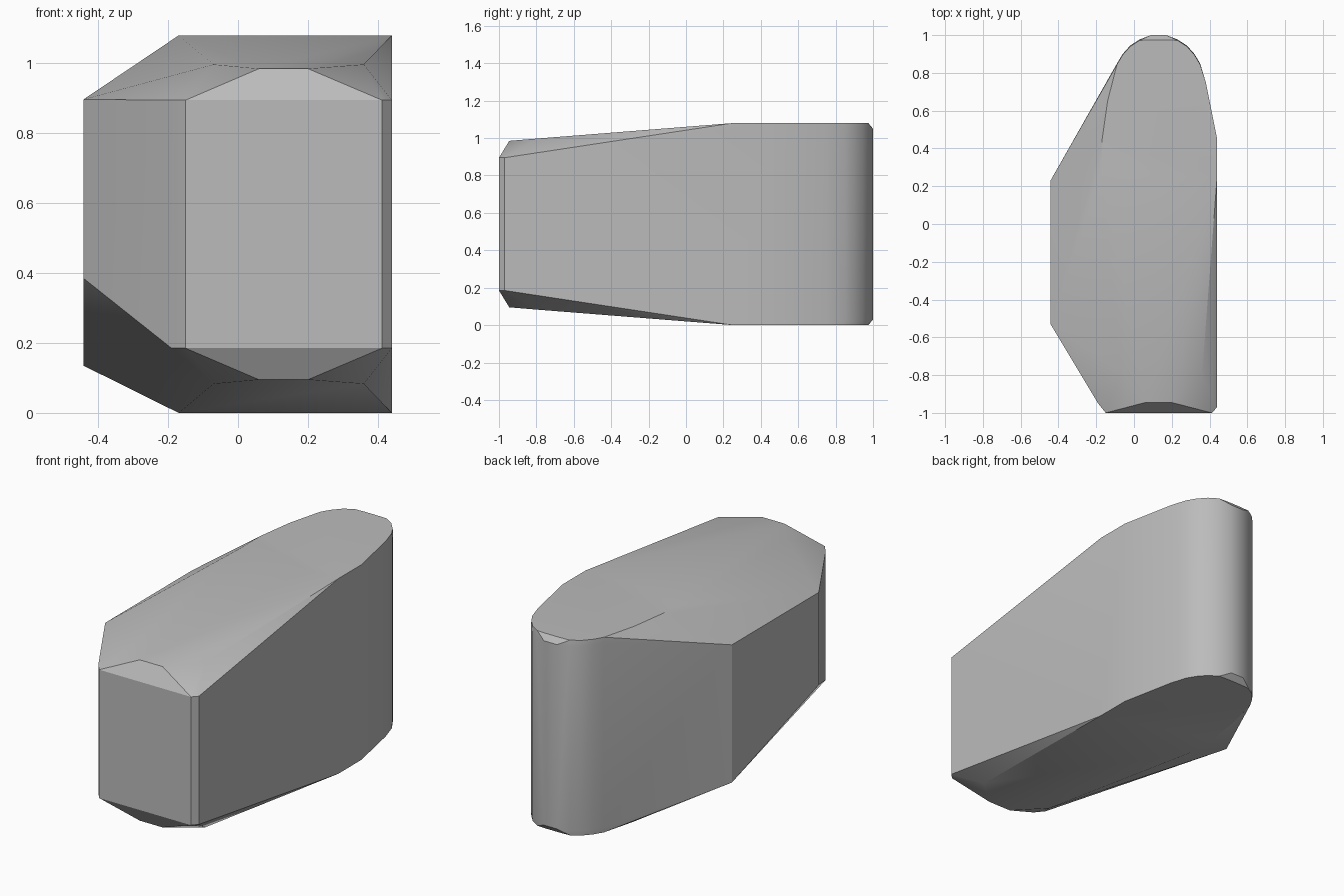
import bpy
import bmesh

if "Cube" in bpy.data.objects:
    bpy.data.objects.remove(bpy.data.objects["Cube"], do_unlink=True)

HEIGHT = 1.08

# Single grey finish
grey = bpy.data.materials.new("plain grey")
grey.use_nodes = True
colour = (0.5, 0.5, 0.5, 1)
grey.diffuse_color = colour
grey.node_tree.nodes["Principled BSDF"].inputs["Base Color"].default_value = colour

points = []


def add_pair(x, y, inset):
    """Add a point below the top and its mirror above the bottom."""
    points.append((x, y, HEIGHT - inset))
    points.append((x, y, inset))


# Rounded rear end, mirrored about its own middle line, with a softened rim
REAR_X = 0.13
for half, y in [(0.04, 1.0), (0.1, 0.977), (0.15, 0.945), (0.19, 0.9), (0.22, 0.85)]:
    for side in (-1, 1):
        x = REAR_X + side * half
        add_pair(x, y, 0.03)
        add_pair(x, min(y - 0.005, 0.975), 0)

# Flat decks at the rear half
for x, y in [(0.38, 0.75), (0.44, 0.45), (0.44, 0.25),
             (-0.17, 0.25), (-0.17, 0.44), (-0.14, 0.65)]:
    add_pair(x, y, 0)

# Sloping decks falling to the front
for x, y, inset in [(0.36, -0.8, 0.083), (-0.07, -0.78, 0.083),
                    (0.06, -0.945, 0.095), (0.2, -0.945, 0.095)]:
    add_pair(x, y, inset)

# Front panel with narrow corner chamfers
for x, y in [(-0.15, -1), (0.412, -1), (0.44, -0.97), (-0.19, -0.95)]:
    add_pair(x, y, 0.185)

# Projecting side wall, cut away underneath towards the front
for y, low in [(0.23, 0.135), (-0.53, 0.385)]:
    points.append((-0.442, y, 0.897))
    points.append((-0.442, y, low))

# Wrap the shell around the profile points
bm = bmesh.new()
for p in points:
    bm.verts.new(p)
hull = bmesh.ops.convex_hull(bm, input=bm.verts)
loose = {v for v in hull["geom_interior"] + hull["geom_unused"]
         if isinstance(v, bmesh.types.BMVert)}
bmesh.ops.delete(bm, geom=list(loose), context="VERTS")
bmesh.ops.dissolve_limit(bm, angle_limit=0.01, verts=bm.verts, edges=bm.edges)
bmesh.ops.recalc_face_normals(bm, faces=bm.faces)

mesh = bpy.data.meshes.new("shell")
bm.to_mesh(mesh)
bm.free()
mesh.materials.append(grey)
shell = bpy.data.objects.new("shell", mesh)
bpy.context.collection.objects.link(shell)

# Smooth shading with crisp main edges
bpy.ops.object.select_all(action="DESELECT")
shell.select_set(True)
bpy.context.view_layer.objects.active = shell
bpy.ops.object.shade_smooth_by_angle(angle=0.5)
